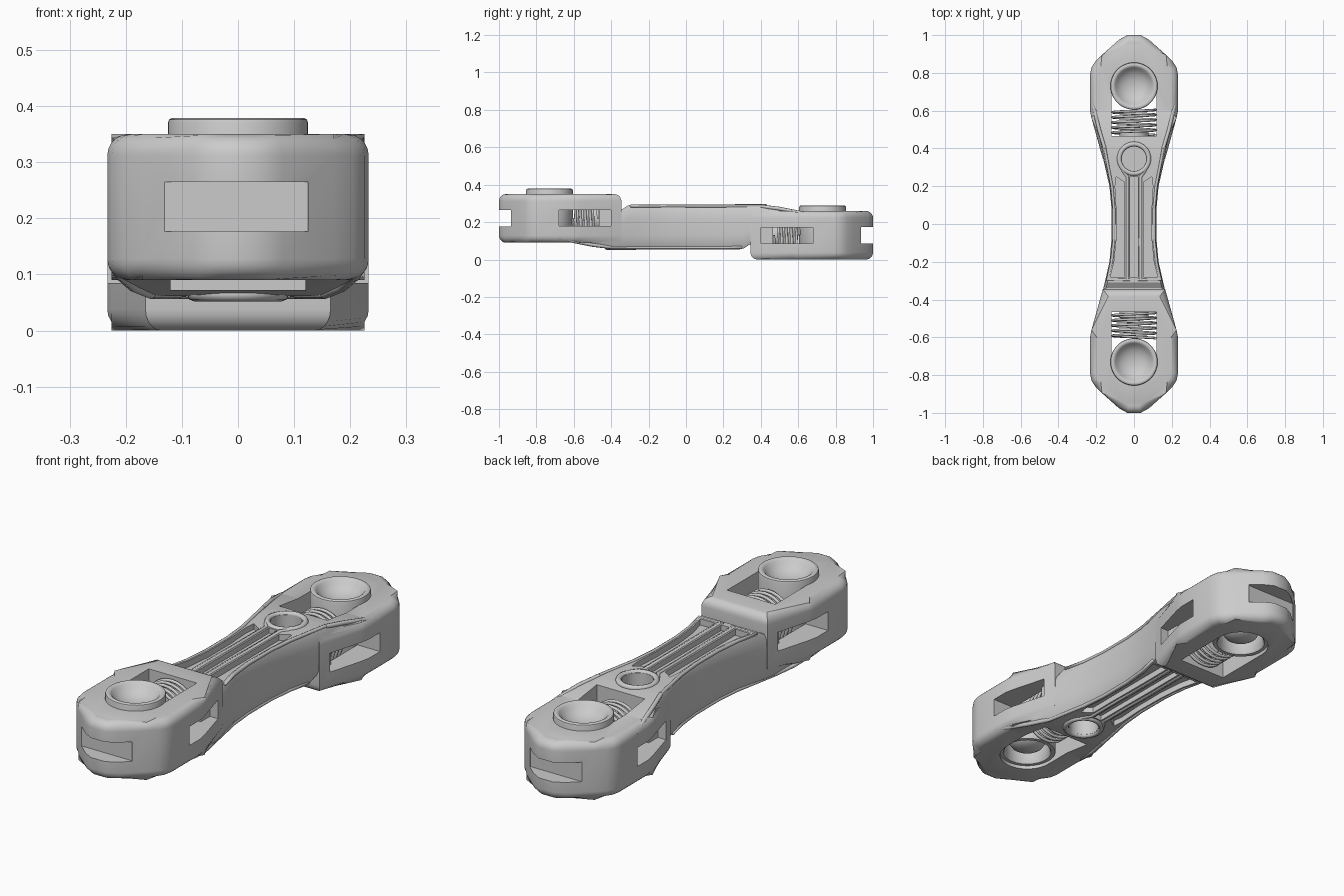
import bpy, bmesh, math
from mathutils import Matrix, Vector

if "Cube" in bpy.data.objects:
    bpy.data.objects.remove(bpy.data.objects["Cube"])

# Half-turn about the x axis: maps the front/top half onto the back/bottom half
ID = Matrix.Identity(4)
FLIP = Matrix.Translation((0, 0, 0.175)) @ Matrix.Rotation(math.pi, 4, 'X') @ Matrix.Translation((0, 0, -0.175))


def make(name, bm, m=ID):
    bmesh.ops.transform(bm, matrix=m, verts=bm.verts)
    bmesh.ops.recalc_face_normals(bm, faces=bm.faces)
    me = bpy.data.meshes.new(name)
    bm.to_mesh(me)
    bm.free()
    ob = bpy.data.objects.new(name, me)
    bpy.context.collection.objects.link(ob)
    return ob


def smooth(ob, angle=32):
    bpy.ops.object.select_all(action='DESELECT')
    ob.select_set(True)
    bpy.context.view_layer.objects.active = ob
    bpy.ops.object.shade_smooth_by_angle(angle=math.radians(angle))


def prism(name, pts, z0, z1, m=ID, bevel=0):
    bm = bmesh.new()
    low = [bm.verts.new((x, y, z0)) for x, y in pts]
    top = [bm.verts.new((x, y, z1)) for x, y in pts]
    caps = [bm.faces.new(low), bm.faces.new(top)]
    n = len(pts)
    for i in range(n):
        j = (i + 1) % n
        bm.faces.new((low[i], low[j], top[j], top[i]))
    if bevel:
        edges = list({e for f in caps for e in f.edges})
        bmesh.ops.bevel(bm, geom=edges, offset=bevel, segments=5, profile=0.5, affect='EDGES')
    return make(name, bm, m)


def box(name, x0, x1, y0, y1, z0, z1, m=ID):
    return prism(name, [(x0, y0), (x1, y0), (x1, y1), (x0, y1)], z0, z1, m)


def circle(r, y, n=40, a0=0.0, a1=2 * math.pi):
    return [(r * math.cos(a0 + (a1 - a0) * i / n), y + r * math.sin(a0 + (a1 - a0) * i / n)) for i in range(n)]


def lathe(name, profile, m, n=48):
    bm = bmesh.new()
    rings = []
    for r, z in profile:
        if r == 0:
            rings.append([bm.verts.new((0, 0, z))] * n)
        else:
            rings.append([bm.verts.new((r * math.cos(2 * math.pi * i / n), r * math.sin(2 * math.pi * i / n), z))
                          for i in range(n)])
    for a, b in zip(rings, rings[1:]):
        for i in range(n):
            j = (i + 1) % n
            quad = list(dict.fromkeys((a[i], a[j], b[j], b[i])))
            if len(quad) > 2:
                bm.faces.new(quad)
    ob = make(name, bm, m)
    smooth(ob, 40)
    return ob


def tube(name, pts, r, m=ID, closed=False):
    cu = bpy.data.curves.new(name, 'CURVE')
    cu.dimensions = '3D'
    cu.bevel_depth = r
    cu.bevel_resolution = 2
    cu.use_fill_caps = True
    sp = cu.splines.new('POLY')
    sp.points.add(len(pts) - 1)
    for p, co in zip(sp.points, pts):
        p.co = (*(m @ Vector(co)), 1)
    sp.use_cyclic_u = closed
    ob = bpy.data.objects.new(name, cu)
    bpy.context.collection.objects.link(ob)
    return ob


# Waisted middle body: chamfered sections (y, half width, bottom, top)
stations = [(-0.66, 0.21, 0.11, 0.25), (-0.6, 0.215, 0.09, 0.26), (-0.41, 0.176, 0.064, 0.27),
            (-0.34, 0.162, 0.062, 0.27), (-0.31, 0.155, 0.062, 0.29), (-0.2, 0.13, 0.062, 0.29),
            (-0.08, 0.119, 0.062, 0.29)]
stations += [(-y, w, 0.35 - t, 0.35 - b) for y, w, b, t in reversed(stations)]
bm = bmesh.new()
rings = []
for y, w, b, t in stations:
    half = [(w - 0.014, b), (w - 0.004, b + 0.02), (w, b + 0.07), (w, t - 0.07), (w - 0.004, t - 0.02), (w - 0.014, t)]
    loop = half + [(-x, z) for x, z in reversed(half)]
    rings.append([bm.verts.new((x, y, z)) for x, z in loop])
for a, b in zip(rings, rings[1:]):
    for i in range(12):
        j = (i + 1) % 12
        bm.faces.new((a[i], a[j], b[j], b[i]))
bm.faces.new(rings[0])
bm.faces.new(rings[-1])
body = make("link_body", bm)

# Head outline, pointed at the outer end
half = [(0.035, -1.0), (0.08, -0.975), (0.17, -0.895), (0.205, -0.86), (0.225, -0.83), (0.233, -0.79),
        (0.233, -0.6), (0.225, -0.56), (0.165, -0.345)]
outline = half + [(-x, y) for x, y in reversed(half)]

tools = []
for m in (ID, FLIP):
    tools.append((prism("head", outline, 0.09, 0.35, m, 0.038), 'UNION'))
for m in (ID, FLIP):
    # Spring window running into the round button hole
    window = [(0.12, -0.465), (-0.12, -0.465)] + circle(0.12, -0.73, 24, math.pi, 2 * math.pi) + [(0.12, -0.73)]
    cuts = [prism("window", window, -0.1, 0.5, m),
            box("end_slot", -0.16, 0.125, -1.1, -0.93, 0.177, 0.265, m)]
    for s in (1, -1):
        # Side slots
        xs = sorted((s * 0.11, s * 0.3))
        cuts.append(box("side_slot", *xs, -0.68, -0.465, 0.18, 0.265, m))
        xs = sorted((s * 0.14, s * 0.3))
        cuts.append(box("side_step", *xs, -0.47, -0.40, 0.18, 0.265, m))
        # Long pockets either side of the keyhole stem
        pocket = [(0.05, -0.28), (0.125, -0.28), (0.105, -0.2), (0.093, -0.08), (0.093, 0.08),
                  (0.1, 0.2), (0.095, 0.25), (0.05, 0.22)]
        cuts.append(prism("pocket", [(s * x, y) for x, y in pocket], 0.262, 0.33, m))
    cuts.append(box("stem_groove", -0.02, 0.02, -0.28, 0.25, 0.265, 0.33, m))
    cuts.append(prism("ring_hole", circle(0.065, 0.345), 0.21, 0.33, m))
    tools += [(c, 'DIFFERENCE') for c in cuts]

# Combine heads and cuts into one body
for ob, op in tools:
    mod = body.modifiers.new(ob.name, 'BOOLEAN')
    mod.operation = op
    mod.solver = 'EXACT'
    mod.object = ob
mesh = bpy.data.meshes.new_from_object(body.evaluated_get(bpy.context.evaluated_depsgraph_get()))
body.modifiers.clear()
body.data = mesh
for ob, op in tools:
    bpy.data.objects.remove(ob)
smooth(body)

# Raised trim on the top and its half-turned copy underneath
for label, m in (("top", ID), ("bottom", FLIP)):
    tube(label + "_ring", [(x, y, 0.285) for x, y in circle(0.078, 0.345)], 0.013, m, True)
    for s in (1, -1):
        rim = [(0.02, -0.295), (0.142, -0.295), (0.118, -0.2), (0.106, -0.08), (0.106, 0.08), (0.117, 0.2),
               (0.14, 0.32), (0.155, 0.4)]
        tube(label + "_rim", [(s * x, y, 0.286) for x, y in rim], 0.008, m)
        tube(label + "_stem", [(s * x, y, 0.286) for x, y in ((0.035, -0.29), (0.035, 0.25), (0.06, 0.285))], 0.009, m)
        tube(label + "_edge", [(s * x, y, z) for x, y, z in
                               ((0.155, 0.4, 0.284), (0.185, 0.5, 0.272), (0.208, 0.6, 0.252), (0.222, 0.68, 0.232))],
             0.01, m)

# Dished buttons: hollow below with a rounded bowl underside
button = [(0, 0.235), (0.035, 0.238), (0.065, 0.249), (0.09, 0.268), (0.1, 0.283), (0.108, 0.289), (0.117, 0.289),
          (0.123, 0.286), (0.125, 0.28), (0.125, 0.022), (0.122, 0.016), (0.105, 0.016), (0.1, 0.022), (0.1, 0.1),
          (0.088, 0.1), (0.085, 0.075), (0.07, 0.05), (0.045, 0.034), (0, 0.028)]
for label, y, z in (("front", -0.73, 0.09), ("back", 0.73, 0.0)):
    lathe(label + "_button", button, Matrix.Translation((0, y, z)))

# Compression springs and their seats
for label, m in (("front", ID), ("back", FLIP)):
    turns, steps = 5, 28
    coil = []
    for i in range(turns * steps + 1):
        a = 2 * math.pi * i / steps
        coil.append((0.113 * math.cos(a), -0.47 - 0.135 * i / (turns * steps), 0.22 + 0.113 * math.sin(a)))
    tube(label + "_spring", coil, 0.007, m)
    seat = Matrix.Translation((0, -0.5, 0.22)) @ Matrix.Rotation(-math.pi / 2, 4, 'X')
    lathe(label + "_spring_seat", [(0, 0), (0.07, 0), (0.076, 0.006), (0.076, 0.06), (0, 0.06)], m @ seat)
